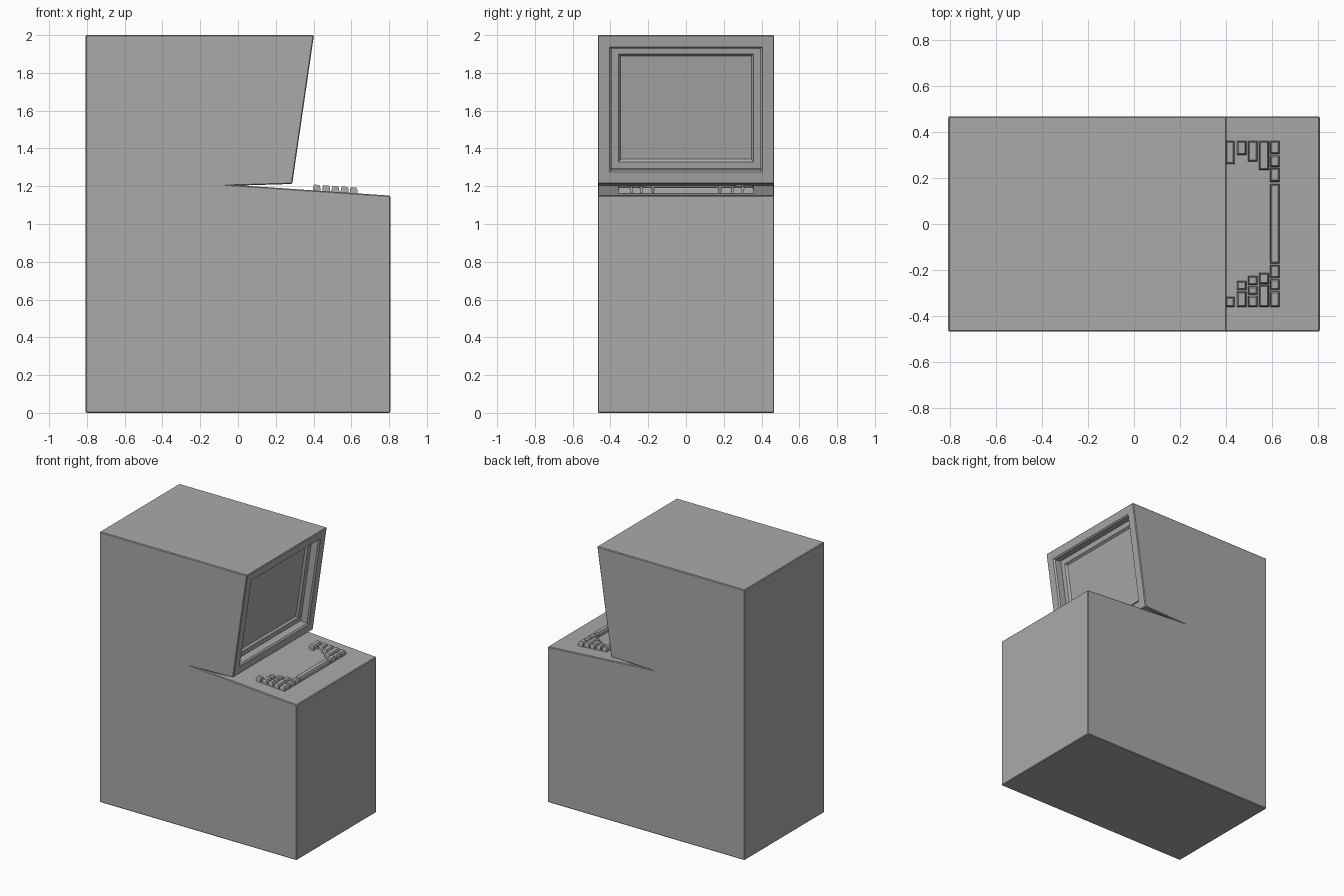
import bpy, bmesh
from mathutils import Vector

if "Cube" in bpy.data.objects:
    bpy.data.objects.remove(bpy.data.objects["Cube"])

grey = bpy.data.materials.new("cabinet grey")
grey.diffuse_color = (0.4, 0.4, 0.4, 1)
grey.use_nodes = True
grey.node_tree.nodes["Principled BSDF"].inputs["Base Color"].default_value = grey.diffuse_color


def finish(bm, name):
    bmesh.ops.recalc_face_normals(bm, faces=bm.faces)
    mesh = bpy.data.meshes.new(name)
    bm.to_mesh(mesh)
    bm.free()
    mesh.materials.append(grey)
    obj = bpy.data.objects.new(name, mesh)
    bpy.context.collection.objects.link(obj)
    return obj


# Cabinet: side profile extruded across the width
HALF = 0.467
TIP = (0.02, 1.204)
profile = [(-0.807, 0), (0.807, 0), (0.807, 1.15), TIP,
           (0.287, 1.212), (0.402, 2), (-0.807, 2)]
bm = bmesh.new()
side = bm.faces.new([bm.verts.new((x, -HALF, z)) for x, z in profile])
ext = bmesh.ops.extrude_face_region(bm, geom=[side])
moved = [v for v in ext["geom"] if isinstance(v, bmesh.types.BMVert)]
bmesh.ops.translate(bm, verts=moved, vec=(0, 2 * HALF, 0))
bmesh.ops.recalc_face_normals(bm, faces=bm.faces)

# Narrow bevel on every edge except the crease at the back of the notch
edges = [e for e in bm.edges
         if not all(abs(v.co.x - TIP[0]) < 1e-4 for v in e.verts)]
bmesh.ops.bevel(bm, geom=edges, offset=0.005, segments=1, affect='EDGES')
bm.normal_update()

# Recessed screen: stepped insets in the sloping front panel
screen = max((f for f in bm.faces if f.normal.x > 0.9 and f.calc_center_median().z > 1.4),
             key=lambda f: f.calc_area())
inward = -Vector(screen.normal)
for width, depth in [(0.058, 0), (0.01, 0.01), (0.0005, 0.05), (0.036, 0), (0.012, 0.015)]:
    bmesh.ops.inset_region(bm, faces=[screen], thickness=width, use_even_offset=True)
    bmesh.ops.translate(bm, verts=list(screen.verts), vec=inward * depth)
finish(bm, "cabinet")


# Keyboard: rows of tapered keys resting on the sloping deck
def deck(x):
    return 1.15 + (0.807 - x) * 0.0686


rows = [
    (0.397, 0.437, [(-0.36, -0.317), (0.26, 0.36)]),
    (0.446, 0.488, [(-0.36, -0.293), (-0.287, -0.248), (0.30, 0.36)]),
    (0.495, 0.537, [(-0.36, -0.312), (-0.307, -0.27), (-0.265, -0.226), (0.27, 0.36)]),
    (0.543, 0.586, [(-0.36, -0.265), (-0.26, -0.213), (0.235, 0.36)]),
    (0.591, 0.633, [(-0.36, -0.292), (-0.287, -0.24), (-0.235, -0.178), (-0.172, 0.174),
                    (0.183, 0.243), (0.248, 0.298), (0.304, 0.36)]),
]
bm = bmesh.new()
for x0, x1, keys in rows:
    for y0, y1 in keys:
        rings = []
        for inset, lift in [(0, -0.005), (0.002, 0.023), (0.007, 0.031)]:
            corners = [(x0 + inset, y0 + inset), (x1 - inset, y0 + inset),
                       (x1 - inset, y1 - inset), (x0 + inset, y1 - inset)]
            rings.append([bm.verts.new((x, y, deck(x) + lift)) for x, y in corners])
        for low, high in zip(rings, rings[1:]):
            for i in range(4):
                j = (i + 1) % 4
                bm.faces.new((low[i], low[j], high[j], high[i]))
        bm.faces.new(rings[-1])
        bm.faces.new(rings[0][::-1])
finish(bm, "keyboard_keys")
